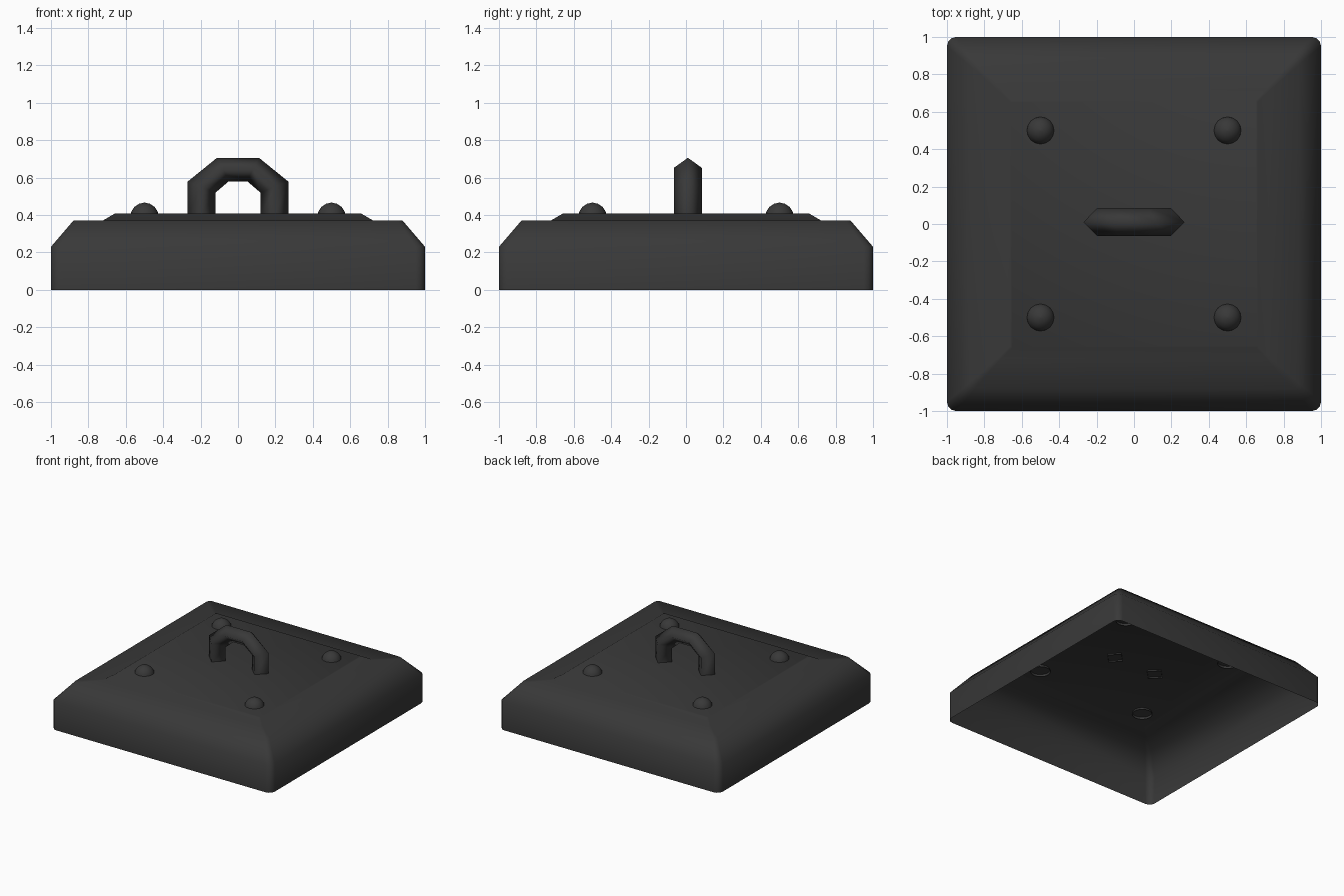
import bpy, bmesh
from math import sin, cos, pi, radians

if "Cube" in bpy.data.objects:
    bpy.data.objects.remove(bpy.data.objects["Cube"])

mat = bpy.data.materials.new("dark_iron")
mat.diffuse_color = (0.04, 0.04, 0.04, 1)
mat.use_nodes = True
mat.node_tree.nodes["Principled BSDF"].inputs["Base Color"].default_value = mat.diffuse_color


def loft(name, rings, closed_top=False, angle=60):
    """Skin a list of equal-length closed rings; the ends stay open unless capped."""
    bm = bmesh.new()
    vs = [[bm.verts.new(p) for p in r] for r in rings]
    n = len(rings[0])
    for a, b in zip(vs, vs[1:]):
        for i in range(n):
            j = (i + 1) % n
            bm.faces.new((a[i], a[j], b[j], b[i]))
    if closed_top:
        bm.faces.new(vs[-1])
    me = bpy.data.meshes.new(name)
    bm.to_mesh(me)
    bm.free()
    me.materials.append(mat)
    ob = bpy.data.objects.new(name, me)
    bpy.context.collection.objects.link(ob)
    bpy.ops.object.select_all(action='DESELECT')
    ob.select_set(True)
    bpy.context.view_layer.objects.active = ob
    bpy.ops.object.shade_smooth_by_angle(angle=radians(angle))
    return ob


def rounded_square(h, r, z, steps=3):
    pts = []
    for k, (sx, sy) in enumerate([(1, 1), (-1, 1), (-1, -1), (1, -1)]):
        for s in range(steps + 1):
            a = (k + s / steps) * pi / 2
            pts.append((sx * (h - r) + r * cos(a), sy * (h - r) + r * sin(a), z))
    return pts


def circle(cx, cy, r, z, n=16):
    return [(cx + r * cos(2 * pi * i / n), cy + r * sin(2 * pi * i / n), z) for i in range(n)]


# Hollow lid: skirt, bevelled rim and raised centre panel
profile = [(1.0, 0.05, 0.0), (1.0, 0.05, 0.23), (0.88, 0.03, 0.37),
           (0.72, 0.01, 0.372), (0.66, 0.01, 0.407)]
loft("lid", [rounded_square(*p) for p in profile], True)

# Domed rivets, open underneath
for x in (-0.5, 0.5):
    for y in (-0.5, 0.5):
        rings = [circle(x, y, 0.076 * cos(a), 0.39 + 0.076 * sin(a))
                 for a in (radians(d) for d in (0, 22.5, 45, 67.5, 88))]
        loft("rivet", rings, True)

# Arched handle with a diamond cross-section: (outer, middle, inner) x, z pairs
half = [((0.27, 0.395), (0.195, 0.395), (0.12, 0.395)),
        ((0.27, 0.578), (0.197, 0.552), (0.12, 0.52)),
        ((0.112, 0.706), (0.082, 0.652), (0.05, 0.58))]
sections = half + [tuple((-x, z) for x, z in s) for s in reversed(half)]
yc, w = 0.01, 0.075
loft("handle", [[(o[0], yc, o[1]), (m[0], yc + w, m[1]), (i[0], yc, i[1]), (m[0], yc - w, m[1])]
                for o, m, i in sections], angle=100)
for ob in bpy.data.objects:
    bm = bmesh.new()
    bm.from_mesh(ob.data)
    if ob.name == "handle":
        bmesh.ops.recalc_face_normals(bm, faces=bm.faces)
        top = max(bm.faces, key=lambda f: f.calc_center_median().z)
        if top.normal.z < 0:
            bmesh.ops.reverse_faces(bm, faces=bm.faces)
    bm.to_mesh(ob.data)
    bm.free()
